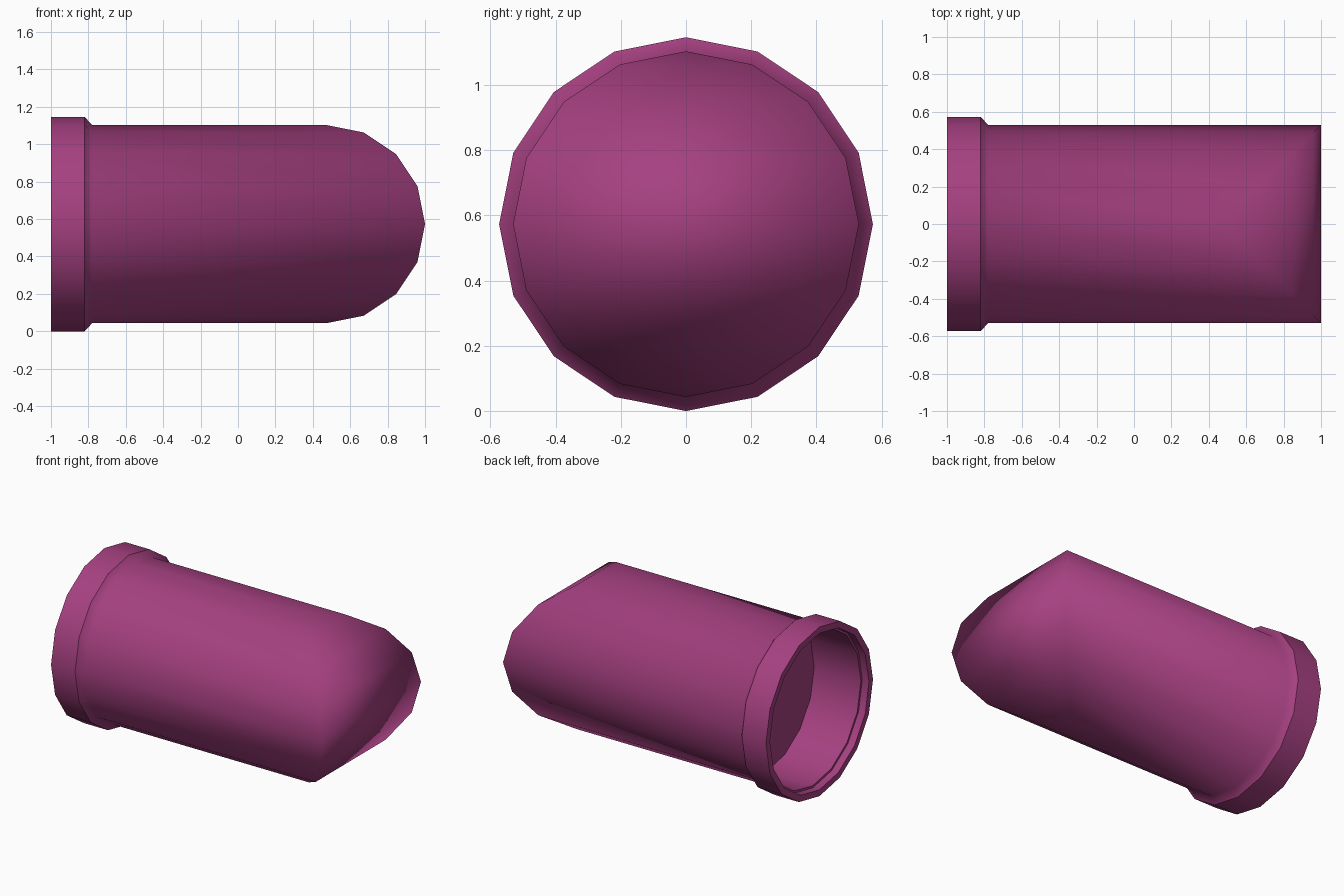
import bpy
import bmesh
import math

cube = bpy.data.objects.get("Cube")
if cube:
    bpy.data.objects.remove(cube, do_unlink=True)

SIDES = 16
OUTER = 0.573    # collar radius
BODY = 0.53      # tube radius
CAP_START = 0.47

# Single plum colour
plum = bpy.data.materials.new("plum")
plum.use_nodes = True
colour = (0.38, 0.052, 0.22, 1.0)
plum.diffuse_color = colour
plum.node_tree.nodes["Principled BSDF"].inputs["Base Color"].default_value = colour

bm = bmesh.new()


def make_ring(radius, x_at):
    """Ring of vertices around the x axis; x_at gives x from the y position."""
    ring = []
    for i in range(SIDES):
        a = 2 * math.pi * i / SIDES
        y = radius * math.cos(a)
        ring.append(bm.verts.new((x_at(y), y, OUTER + radius * math.sin(a))))
    return ring


def bridge(a, b):
    for i in range(SIDES):
        j = (i + 1) % SIDES
        bm.faces.new((a[i], a[j], b[j], b[i]))


def crease(ring):
    for i in range(SIDES):
        bm.edges.get((ring[i], ring[(i + 1) % SIDES])).smooth = False


# Profile from the socket floor, out over the collar: x, radius, hard edge
profile = [
    (-0.60, 0.515, True),
    (-0.95, 0.515, True),
    (-0.95, BODY, True),
    (-1.00, BODY, True),
    (-1.00, OUTER, True),
    (-0.82, OUTER, True),
    (-0.78, BODY, False),
]
rings = [make_ring(r, lambda y, x=x: x) for x, r, hard in profile]

# Tube end follows a half cylinder lying across the tube
end = make_ring(BODY, lambda y: CAP_START + abs(y))
rings.append(end)

for a, b in zip(rings, rings[1:]):
    bridge(a, b)

# Socket floor
bm.faces.new(rings[0])

# Vaulted cap: strips between mirrored sides, triangles at top and bottom
quarter = SIDES // 4
for i in range(-quarter, quarter):
    loop = []
    for k in (i, i + 1, SIDES // 2 - i - 1, SIDES // 2 - i):
        v = end[k % SIDES]
        if v not in loop:
            loop.append(v)
    bm.faces.new(loop)

bmesh.ops.recalc_face_normals(bm, faces=bm.faces[:])
for f in bm.faces:
    f.smooth = True
for (x, r, hard), ring in zip(profile, rings):
    if hard:
        crease(ring)

mesh = bpy.data.meshes.new("capped_tube")
bm.to_mesh(mesh)
bm.free()
mesh.materials.append(plum)
tube = bpy.data.objects.new("capped_tube", mesh)
bpy.context.collection.objects.link(tube)
